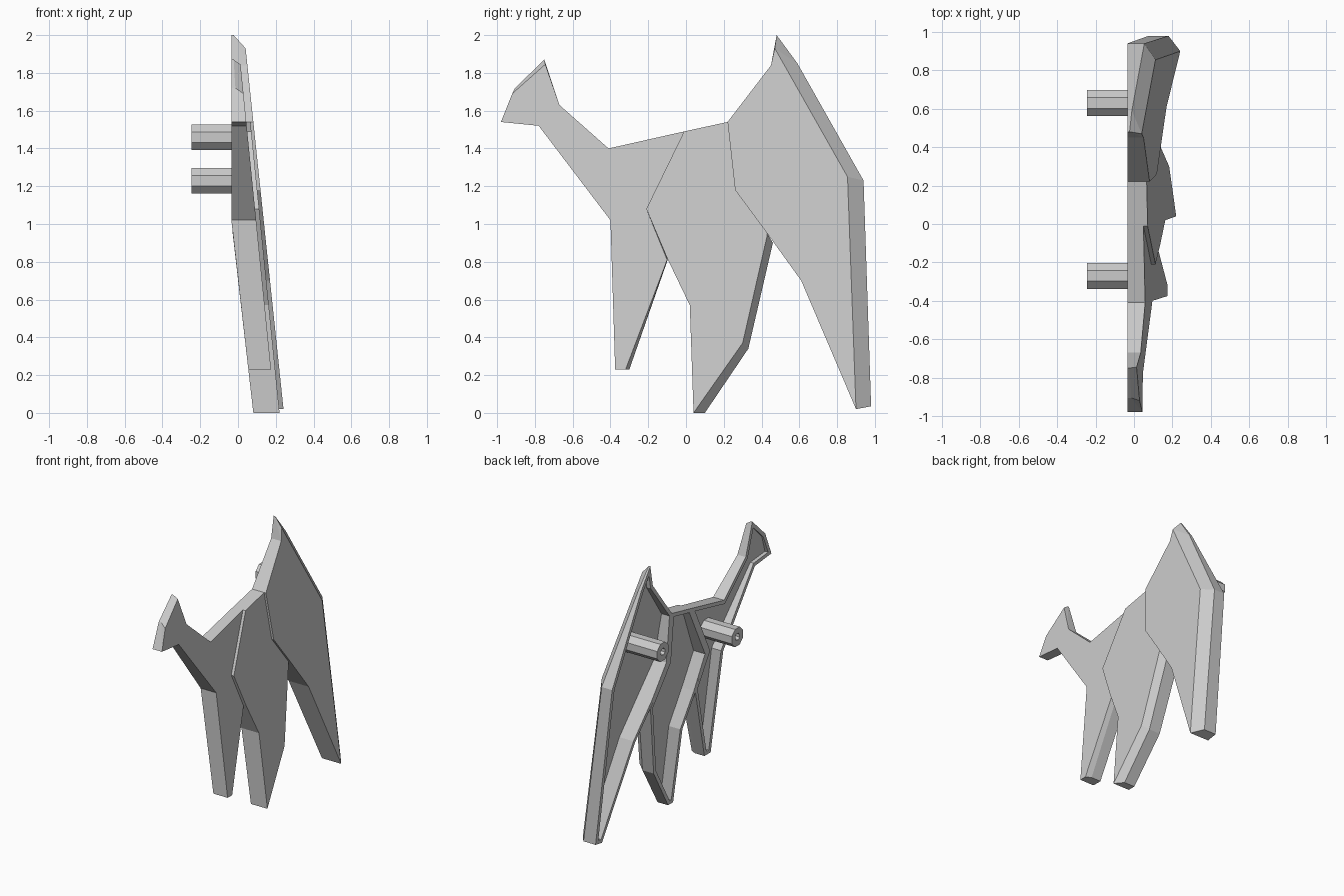
import bpy, bmesh, math
from mathutils import Vector

if "Cube" in bpy.data.objects:
    bpy.data.objects.remove(bpy.data.objects["Cube"], do_unlink=True)

grey = bpy.data.materials.new("light grey")
grey.use_nodes = True
grey.diffuse_color = (0.6, 0.6, 0.6, 1)
grey.node_tree.nodes["Principled BSDF"].inputs["Base Color"].default_value = grey.diffuse_color


def finish(name, bm):
    bmesh.ops.remove_doubles(bm, verts=bm.verts, dist=0.0005)
    bmesh.ops.recalc_face_normals(bm, faces=bm.faces)
    mesh = bpy.data.meshes.new(name)
    bm.to_mesh(mesh)
    bm.free()
    mesh.materials.append(grey)
    obj = bpy.data.objects.new(name, mesh)
    bpy.context.collection.objects.link(obj)


def skin(name, loops):
    """Join successive closed loops of points and cap both ends."""
    bm = bmesh.new()
    rings = [[bm.verts.new(p) for p in loop] for loop in loops]
    n = len(rings[0])
    for a, b in zip(rings, rings[1:]):
        for i in range(n):
            j = (i + 1) % n
            bm.faces.new((a[i], a[j], b[j], b[i]))
    bm.faces.new(rings[0])
    bm.faces.new(rings[-1])
    finish(name, bm)


def inset(points, width):
    """Mitred inward offset of an outline."""
    pts = [Vector(p) for p in points]
    n = len(pts)
    area = sum(pts[i - 1].x * pts[i].y - pts[i].x * pts[i - 1].y for i in range(n))
    side = 1 if area > 0 else -1
    out = []
    for i in range(n):
        d1 = (pts[i] - pts[i - 1]).normalized()
        d2 = (pts[(i + 1) % n] - pts[i]).normalized()
        n1 = Vector((-d1.y, d1.x)) * side
        n2 = Vector((-d2.y, d2.x)) * side
        out.append(pts[i] + (n1 + n2) * width / (1 + n1.dot(n2)))
    return out


def rim_x(z):
    return -0.035 + 0.115 * max(0, 1.01 - z)


def shell(name, outline, face_points, base, slope, chamfer):
    """Hollow panel: sloped face, chamfered edge, side wall, rim and recess."""
    def face_x(z):
        return base - slope * z

    face = [face_points.get(i, p) for i, p in enumerate(outline)]
    inner = inset(outline, 0.028)
    loops = [[(face_x(z), y, z) for y, z in face], []]
    for (y, z), f in zip(outline, face):
        drop = chamfer if f != (y, z) else 0
        loops[1].append((max(face_x(z) - drop, rim_x(z) + 0.012), y, z))
    loops.append([(rim_x(z), y, z) for y, z in outline])
    loops.append([(rim_x(z), y, z) for y, z in inner])
    loops.append([(max(face_x(z) - 0.05, rim_x(z) + 0.006), y, z) for y, z in inner])
    skin(name, loops)


# Head, neck, chest and front leg
shell("head_and_front_leg",
      [(-.98, 1.54), (-.905, 1.72), (-.75, 1.87), (-.67, 1.63), (-.41, 1.4),
       (-.01, 1.49), (-.21, 1.08), (-.09, .83), (-.3, .23), (-.375, .23),
       (-.4, 1.02), (-.78, 1.52)],
      {1: (-.92, 1.69), 2: (-.745, 1.845), 7: (-.1, .81), 8: (-.32, .23)},
      0.198, 0.1, 0.04)

# Middle of the body and second leg
shell("body_and_middle_leg",
      [(-.01, 1.49), (.22, 1.54), (.26, 1.18), (.43, .95), (.46, .9),
       (.33, .34), (.1, 0), (.04, 0), (.02, .57), (-.1, .82), (-.21, 1.08)],
      {4: (.43, .94), 5: (.3, .37), 6: (.04, 0)},
      0.22, 0.1, 0.05)

# Rump and rear leg
shell("rump_and_rear_leg",
      [(.48, 2), (.45, 1.84), (.22, 1.54), (.26, 1.18), (.43, .95),
       (.61, .7), (.9, .02), (.98, .035), (.94, 1.23), (.59, 1.85)],
      {0: (.47, 1.93), 7: (.9, .02), 8: (.855, 1.25), 9: (.47, 1.93)},
      0.243, 0.105, 0.06)


# Mounting pegs with a blind hole in the end
def peg(name, y, z, sides=8):
    def ring(x, r):
        return [(x, y + r * math.cos(math.tau * (i + .5) / sides),
                 z + r * math.sin(math.tau * (i + .5) / sides)) for i in range(sides)]
    skin(name, [ring(.045, .073), ring(-.245, .073), ring(-.245, .028), ring(-.1, .028)])


peg("front_peg", -.27, 1.23)
peg("rear_peg", .63, 1.46)
